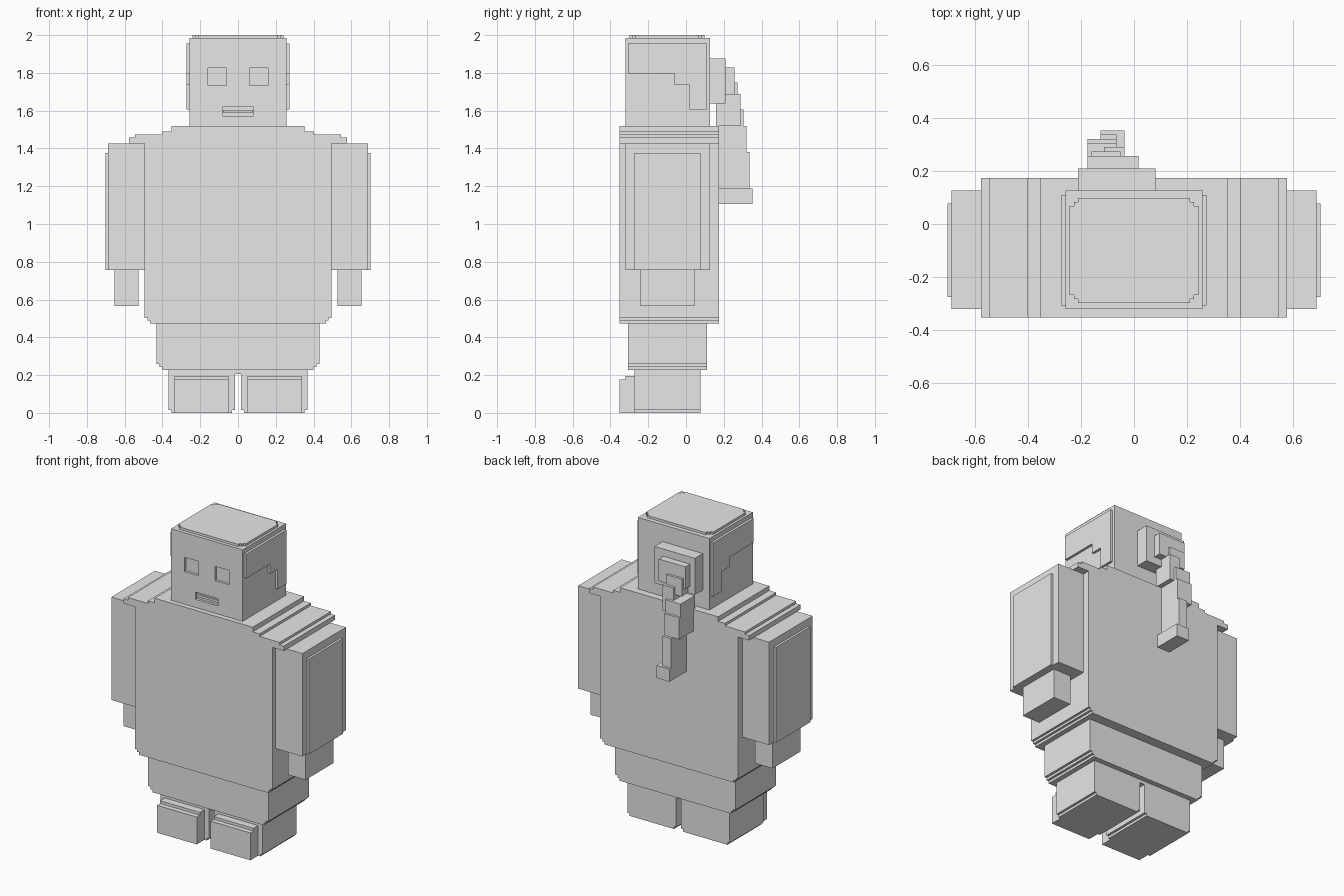
import bpy
import bmesh
from mathutils import Matrix, Vector

cube = bpy.data.objects.get("Cube")
if cube:
    bpy.data.objects.remove(cube, do_unlink=True)

grey = bpy.data.materials.new("plain_grey")
grey.use_nodes = True
GREY = (0.8, 0.8, 0.8, 1)
grey.diffuse_color = GREY
grey.node_tree.nodes["Principled BSDF"].inputs["Base Color"].default_value = GREY


def finish(name, bm):
    bmesh.ops.recalc_face_normals(bm, faces=bm.faces)
    mesh = bpy.data.meshes.new(name)
    bm.to_mesh(mesh)
    bm.free()
    mesh.materials.append(grey)
    obj = bpy.data.objects.new(name, mesh)
    bpy.context.collection.objects.link(obj)
    return obj


def add_box(bm, x, y, z):
    """Box from three (low, high) ranges."""
    low, high = Vector((x[0], y[0], z[0])), Vector((x[1], y[1], z[1]))
    place = Matrix.Translation((low + high) / 2) @ Matrix.Diagonal((*(high - low), 1))
    bmesh.ops.create_cube(bm, size=1, matrix=place)


def box(name, x, y, z):
    bm = bmesh.new()
    add_box(bm, x, y, z)
    return finish(name, bm)


def sym(half):
    return (-half, half)


def prism(name, outline, axis, low, high):
    """Extrude a 2D outline along x (outline is y, z), y (x, z) or z (x, y)."""
    bm = bmesh.new()
    points = []
    for a, b in outline:
        p = [a, b]
        p.insert(axis, low)
        points.append(bm.verts.new(p))
    face = bm.faces.new(points)
    new = bmesh.ops.extrude_face_region(bm, geom=[face])["geom"]
    shift = Vector((0, 0, 0))
    shift[axis] = high - low
    bmesh.ops.translate(bm, vec=shift, verts=[v for v in new if isinstance(v, bmesh.types.BMVert)])
    return finish(name, bm)


def stepped(name, layers, y):
    """Symmetric stepped block; layers are (half width, bottom, top), bottom up."""
    right = []
    for half, bottom, top in layers:
        right += [(half, bottom), (half, top)]
    outline = right + [(-a, b) for a, b in reversed(right)]
    return prism(name, outline, 1, *y)


def pair(side, x):
    return tuple(sorted((side * x[0], side * x[1])))


# Torso with stepped shoulders and hem
stepped("torso", [(0.465, 0.472, 0.488), (0.48, 0.488, 0.503), (0.495, 0.503, 1.426),
                  (0.576, 1.426, 1.457), (0.546, 1.457, 1.473),
                  (0.402, 1.473, 1.49), (0.353, 1.49, 1.52)], (-0.352, 0.174))

# Hips
stepped("hips", [(0.4, 0.228, 0.244), (0.416, 0.244, 0.26), (0.432, 0.26, 0.472)], (-0.306, 0.11))
box("crotch", sym(0.368), (-0.273, 0.077), (0.207, 0.228))

# Head with cut eyes and mouth
head = box("head", sym(0.257), (-0.32, 0.127), (1.52, 1.985))
FACE = -0.32
cut = bmesh.new()
for side in (-1, 1):
    add_box(cut, pair(side, (0.06, 0.16)), (FACE - 0.05, FACE + 0.016), (1.732, 1.825))
add_box(cut, sym(0.082), (FACE - 0.05, FACE + 0.016), (1.573, 1.62))
cutter = finish("face_cutter", cut)
cutter.hide_render = True
cutter.hide_viewport = True
mod = head.modifiers.new("face_cut", "BOOLEAN")
mod.object = cutter
mod.solver = "EXACT"
box("lips", sym(0.08), (FACE + 0.008, FACE + 0.017), (1.589, 1.604))

# Crown with notched corners
N = 0.0155
quarter = [(0.242, 0.167), (0.242 - N, 0.167), (0.242 - N, 0.167 + N),
           (0.242 - 2 * N, 0.167 + N), (0.242 - 2 * N, 0.167 + 2 * N)]
ring = (quarter + [(-a, b) for a, b in reversed(quarter)]
        + [(-a, -b) for a, b in quarter] + [(a, -b) for a, b in reversed(quarter)])
prism("crown", [(a, b - 0.1) for a, b in ring], 2, 1.985, 2.0)

# Side hair
hair = [(-0.306, 1.955), (-0.306, 1.798), (-0.06, 1.798), (-0.06, 1.735),
        (0.018, 1.735), (0.018, 1.605), (0.11, 1.605), (0.11, 1.955)]
for side, label in ((1, "left"), (-1, "right")):
    prism(label + "_side_hair", hair, 0, side * 0.257, side * 0.273)

    # Arm, sleeve plate and hand
    box(label + "_arm", pair(side, (0.495, 0.687)), (-0.32, 0.127), (0.757, 1.426))
    box(label + "_sleeve_plate", pair(side, (0.687, 0.702)), (-0.274, 0.077), (0.757, 1.377))
    box(label + "_hand", pair(side, (0.527, 0.654)), (-0.24, 0.045), (0.565, 0.757))

    # Leg, sole and toe
    box(label + "_leg", pair(side, (0.017, 0.368)), (-0.273, 0.077), (0.016, 0.207))
    box(label + "_sole", pair(side, (0.033, 0.352)), (-0.273, 0.077), (0, 0.016))
    toe = [(-0.273, 0), (-0.352, 0), (-0.352, 0.178), (-0.32, 0.178), (-0.32, 0.196), (-0.273, 0.196)]
    prism(label + "_toe", toe, 0, side * 0.05, side * 0.336)

# Hair bun and hanging tail
box("hair_bun", (-0.21, 0.08), (0.127, 0.209), (1.637, 1.875))
box("hair_tie", (-0.175, 0.017), (0.209, 0.256), (1.685, 1.828))
tail = [((-0.16, -0.05), (0.209, 0.272), (1.637, 1.75)),
        ((-0.113, -0.035), (0.16, 0.289), (1.52, 1.687)),
        ((-0.175, -0.066), (0.16, 0.305), (1.38, 1.605)),
        ((-0.175, -0.066), (0.174, 0.32), (1.38, 1.52)),
        ((-0.127, -0.066), (0.174, 0.336), (1.187, 1.38)),
        ((-0.127, -0.035), (0.174, 0.352), (1.105, 1.187))]
for i, ranges in enumerate(tail, 1):
    box(f"hair_tail_{i}", *ranges)
